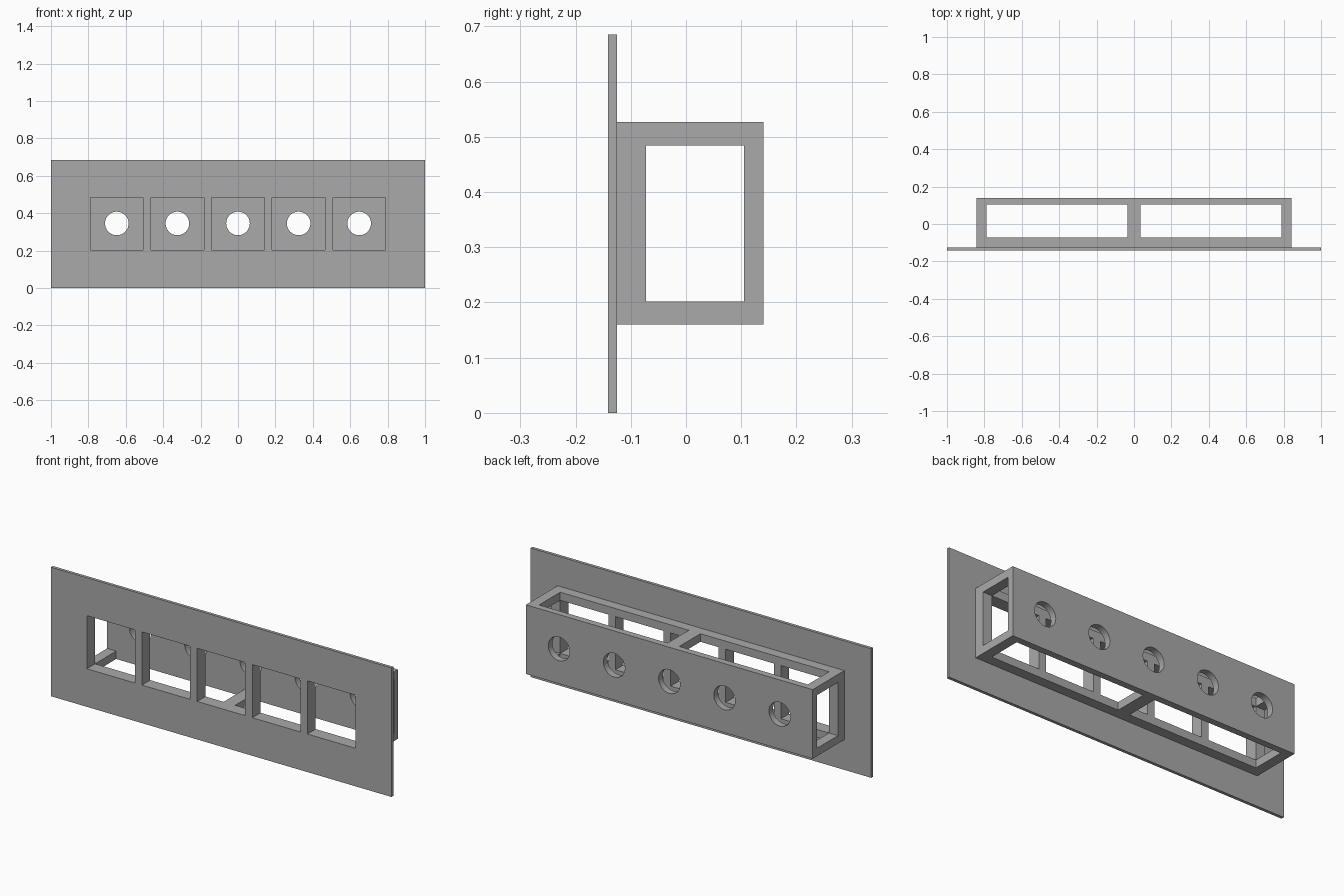
import bpy

cube = bpy.data.objects.get("Cube")
if cube:
    bpy.data.objects.remove(cube, do_unlink=True)

grey = bpy.data.materials.new("plain grey")
grey.use_nodes = True
colour = (0.4, 0.4, 0.4, 1)
grey.diffuse_color = colour
grey.node_tree.nodes["Principled BSDF"].inputs["Base Color"].default_value = colour

# Shared dimensions
MID_Z = 0.343
HALF_OPEN = 0.141
INNER_Y = (-0.072, 0.105)
INNER_Z = (MID_Z - HALF_OPEN, MID_Z + HALF_OPEN)
PITCH = 0.324
CENTRES = [i * PITCH for i in range(-2, 3)]
INNER_X = 2 * PITCH + HALF_OPEN


def box(name, xs, ys, zs):
    spans = (xs, ys, zs)
    bpy.ops.mesh.primitive_cube_add(size=1, location=[(a + b) / 2 for a, b in spans])
    ob = bpy.context.object
    ob.name = name
    ob.scale = [b - a for a, b in spans]
    bpy.ops.object.transform_apply(location=True, rotation=False, scale=True)
    ob.data.materials.append(grey)
    return ob


def cut(target, cutter):
    """Subtract the cutter from the target, then discard it."""
    cutter.hide_render = True
    mod = target.modifiers.new("cut", 'BOOLEAN')
    mod.operation = 'DIFFERENCE'
    mod.solver = 'EXACT'
    mod.object = cutter
    bpy.context.view_layer.objects.active = target
    bpy.ops.object.modifier_apply(modifier=mod.name)
    bpy.data.objects.remove(cutter, do_unlink=True)


# Thin front plate and the box frame behind it
plate = box("front_plate", (-1, 1), (-0.141, -0.125), (0, 0.685))
frame = box("box_frame", (-0.842, 0.842), (-0.125, 0.14), (0.16, 0.527))

# Hollow running through both open ends
cut(frame, box("tunnel_cutter", (-1.2, 1.2), INNER_Y, INNER_Z))

# Paired openings in the top and bottom, leaving a central crossbar
for side in (-1, 1):
    xs = sorted((side * 0.034, side * INNER_X))
    cut(frame, box("opening_cutter", xs, INNER_Y, (-0.1, 1)))

for x in CENTRES:
    # Square windows through the plate and the front wall
    for part in (plate, frame):
        cut(part, box("window_cutter", (x - HALF_OPEN, x + HALF_OPEN), (-0.3, 0), INNER_Z))
    # Round holes through the back wall
    bpy.ops.mesh.primitive_cylinder_add(vertices=48, radius=0.063, depth=0.2,
                                        location=(x, 0.15, MID_Z + 0.002),
                                        rotation=(1.570796, 0, 0))
    hole = bpy.context.object
    hole.data.materials.append(grey)
    cut(frame, hole)

# Smooth the hole walls while keeping corners crisp
for ob in (plate, frame):
    bpy.ops.object.select_all(action='DESELECT')
    ob.select_set(True)
    bpy.context.view_layer.objects.active = ob
    bpy.ops.object.shade_smooth_by_angle()
